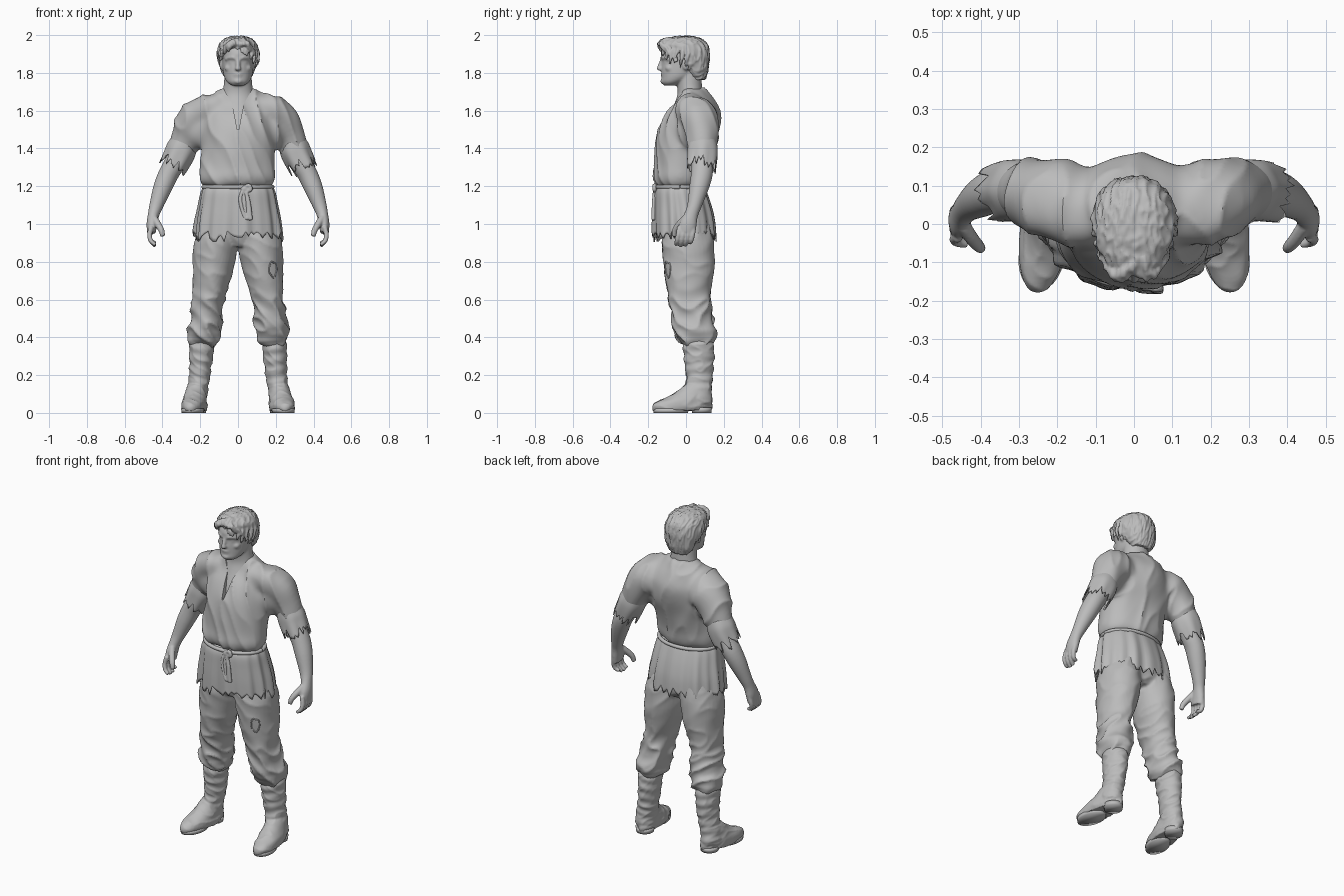
import bpy, bmesh, math, random
from mathutils import Vector, noise

random.seed(4)
if "Cube" in bpy.data.objects:
    bpy.data.objects.remove(bpy.data.objects["Cube"])

clay = bpy.data.materials.new("plain_grey")
clay.use_nodes = True
GREY = (0.5, 0.5, 0.5, 1)
clay.diffuse_color = GREY
clay.node_tree.nodes["Principled BSDF"].inputs["Base Color"].default_value = GREY


def spline(keys, steps):
    """Smooth interpolation through key tuples."""
    out = []
    for i in range(len(keys) - 1):
        a, b, c, d = (keys[max(0, min(len(keys) - 1, i + k))] for k in (-1, 0, 1, 2))
        for s in range(steps):
            t = s / steps
            out.append([q + t / 2 * (r - p + t * (2 * p - 5 * q + 4 * r - w + t * (3 * (q - r) + w - p)))
                        for p, q, r, w in zip(a, b, c, d)])
    return out + [list(keys[-1])]


def loft(name, keys, sides=32, steps=4, along=False, sx=1, power=1.0, yaw=0, hem=0, fold=None, shell=0):
    """Skin over elliptical sections (x, y, z, rx, ry); 'along' turns them across the path."""
    rows = spline(keys, steps)
    jag = [random.uniform(-1, 1) * hem for _ in range(sides)]
    bm, rings, u = bmesh.new(), [], Vector((1, 0.1, 0))
    for j, (x, y, z, ra, rb) in enumerate(rows):
        c, t = Vector((x, y, z)), j / (len(rows) - 1)
        near = Vector(rows[min(j + 1, len(rows) - 1)][:3]) - Vector(rows[max(j - 1, 0)][:3])
        d = near.normalized()
        if along:
            u = (u - d * u.dot(d)).normalized()
            v = d.cross(u)
        else:
            u = Vector((math.cos(yaw), math.sin(yaw), 0))
            v = Vector((-math.sin(yaw), math.cos(yaw), 0))
        ring = []
        for i in range(sides):
            a = 2 * math.pi * i / sides
            ca, sa = math.cos(a), math.sin(a)
            f = 1 + (fold(a, t) if fold else 0)
            p = c + u * math.copysign(abs(ca) ** power, ca) * ra * f + v * math.copysign(abs(sa) ** power, sa) * rb * f
            p += d * jag[i] * max(0, t * 3 - 2)
            ring.append(bm.verts.new((p.x * sx, p.y, p.z)))
        rings.append(ring)
    for a, b in zip(rings, rings[1:]):
        for i in range(sides):
            k = (i + 1) % sides
            bm.faces.new((a[i], a[k], b[k], b[i]))
    if not shell:
        bm.faces.new(rings[0])
        bm.faces.new(rings[-1])
    bmesh.ops.recalc_face_normals(bm, faces=bm.faces)
    me = bpy.data.meshes.new(name)
    bm.to_mesh(me)
    bm.free()
    me.materials.append(clay)
    me.shade_smooth()
    ob = bpy.data.objects.new(name, me)
    bpy.context.collection.objects.link(ob)
    if shell:
        ob.modifiers.new("thickness", 'SOLIDIFY').thickness = shell
    return ob


def tube(name, pts, r, tip=0.4, **kw):
    n = len(pts) - 1
    return loft(name, [(*p, r * (1 - (1 - tip) * (i / n) ** 2), r * (1 - (1 - tip) * (i / n) ** 2))
                       for i, p in enumerate(pts)], sides=10, along=True, **kw)


def blob(c, rx, ry, rz):
    x, y, z = c
    return loft("blob", [(x, y, z + rz * math.sin(e), rx * math.cos(e), ry * math.cos(e))
                         for e in (-1.5, -1.1, -.7, -.35, 0, .35, .7, 1.1, 1.5)], sides=16, steps=2)


def fuse(name, parts, voxel, rounds=4, amp=0, freq=(1, 1, 1), calm=9):
    """Merge overlapping parts into one soft skin, then press in creases, fainter above height 'calm'."""
    bpy.ops.object.select_all(action='DESELECT')
    for p in parts:
        p.select_set(True)
    ob = bpy.context.view_layer.objects.active = parts[0]
    bpy.ops.object.join()
    ob.name = name
    m = ob.modifiers.new("merge", 'REMESH')
    m.mode, m.voxel_size, m.use_smooth_shade = 'VOXEL', voxel, True
    s = ob.modifiers.new("soften", 'SMOOTH')
    s.factor, s.iterations = 0.5, rounds
    for mod in (m, s):
        bpy.ops.object.modifier_apply(modifier=mod.name)
    normals = [v.normal.copy() for v in ob.data.vertices]
    for v, nrm in zip(ob.data.vertices, normals):
        if amp:
            q = Vector((v.co.x * freq[0], v.co.y * freq[1], v.co.z * freq[2] + v.co.x * freq[0]))
            fade = max(.3, min(1, 1 - (v.co.z - calm) * 5))
            v.co += nrm * amp * fade * ((1 - abs(noise.noise(q))) ** 3 - 0.5)
    ob.data.shade_smooth()
    return ob


# Head with brow, nose, lips, chin, ears, neck and upper chest
skull = loft("skull", [(0, -.082, 1.733, .032, .033), (0, -.068, 1.75, .057, .06), (0, -.04, 1.78, .074, .088),
                       (0, -.022, 1.82, .081, .108), (0, -.012, 1.86, .084, .116), (0, -.01, 1.9, .088, .124),
                       (0, 0, 1.95, .08, .11), (0, 0, 1.98, .04, .06)])
neck = loft("neck", [(0, .01, 1.48, .11, .128), (0, .015, 1.56, .11, .108), (0, .022, 1.64, .1, .082),
                     (0, .022, 1.69, .084, .067), (0, .018, 1.74, .075, .066), (0, .01, 1.82, .07, .07)])
face = [skull, neck, blob((0, -.118, 1.756), .026, .018, .016), blob((0, -.122, 1.793), .026, .012, .008),
        blob((0, -.12, 1.78), .022, .012, .009), blob((0, -.136, 1.822), .017, .02, .011),
        tube("bridge", [(0, -.12, 1.882), (0, -.131, 1.855), (0, -.143, 1.826)], .012, 1)]
for s in (1, -1):
    face += [tube("brow", [(.008, -.126, 1.876), (.035, -.12, 1.882), (.066, -.088, 1.872)], .01, .8, sx=s),
             blob((s * .033, -.105, 1.857), .016, .012, .009),
             blob((s * .048, -.085, 1.825), .024, .025, .02), blob((s * .086, .0, 1.845), .012, .02, .032)]
fuse("head", face, .006, 4)

# Hair: cap, swept locks and a parted fringe
cap = [loft("hair_cap", [(0, 0, 1.994, .03, .04), (0, -.01, 1.98, .072, .092), (0, -.012, 1.95, .1, .127),
                         (0, .015, 1.915, .107, .108), (0, .045, 1.86, .1, .077), (0, .055, 1.81, .088, .062),
                         (0, .062, 1.765, .06, .04)])]
for i in range(30):
    a = 2 * math.pi * i / 30 + random.uniform(-.08, .08)
    back = (1 - math.cos(a)) / 2
    low = .45 - 1.4 * back ** .7 + random.uniform(-.12, .08)
    pts = []
    for k in range(5):
        e = 1.25 + (low - 1.25) * k / 4
        g = a + .3 * k / 4
        w = max(math.cos(e), .78) if e < 0 else math.cos(e)
        pts.append((-.105 * w * math.sin(g), -.01 - .128 * w * math.cos(g), 1.88 + .104 * math.sin(e)))
    cap.append(tube("lock", pts, random.uniform(.013, .018), .3))
for x, y, z in ((-.1, -.05, 1.86), (-.094, -.078, 1.885), (-.078, -.104, 1.9), (-.05, -.128, 1.912),
                (.06, -.118, 1.92), (.085, -.09, 1.9), (.1, -.05, 1.86)):
    cap.append(tube("fringe", [(.02, -.085, 1.975), (x * .45, -.134, 1.955), (x * .85, y - .012, z + .03), (x, y, z)], .015))
fuse("hair", cap, .0055, 1, .007, (45, 25, 15))

# Shirt: torso, chest and shoulders, bloused over the belt
shirt = [loft("torso", [(0, -.03, 1.195, .165, .108), (0, -.03, 1.215, .191, .131), (0, -.03, 1.25, .2, .142),
                        (0, -.024, 1.3, .197, .142), (0, -.008, 1.4, .193, .153), (0, .015, 1.5, .195, .16),
                        (0, .036, 1.58, .19, .146), (0, .047, 1.64, .165, .11), (0, .04, 1.685, .125, .084),
                        (0, .034, 1.72, .09, .066)], sides=48)]
for s in (1, -1):
    shirt += [loft("shoulder", [(.04, .042, 1.6, .08, .09), (.14, .047, 1.588, .09, .118), (.218, .068, 1.555, .096, .108),
                                (.268, .085, 1.472, .084, .09), (.298, .088, 1.4, .076, .078),
                                (.312, .087, 1.365, .066, .07)], along=True, sx=s),
              loft("chest_side", [(.08, .0, 1.5, .09, .11), (.16, .03, 1.5, .085, .11), (.24, .07, 1.49, .075, .09)],
                   along=True, sx=s)]
shirt = fuse("shirt", shirt, .009, 28, .014, (7, 7, 4))

# Open collar and neck slit cut into the shirt front
cut = bpy.data.meshes.new("slit_cutter")
half = ((.09, 1.74), (.03, 1.635), (.004, 1.5))
outline = [(-x, z) for x, z in half] + [(x, z) for x, z in reversed(half)]
bm = bmesh.new()
near = [bm.verts.new((x, -.4, z)) for x, z in outline]
far = [bm.verts.new((x, -.11 + (z - 1.5) * .55, z)) for x, z in outline]
for f in (near, far, *[(near[i], near[i - 1], far[i - 1], far[i]) for i in range(6)]):
    bm.faces.new(f)
bmesh.ops.recalc_face_normals(bm, faces=bm.faces)
bm.to_mesh(cut)
bm.free()
cutter = bpy.data.objects.new("slit_cutter", cut)
bpy.context.collection.objects.link(cutter)
cutter.hide_render = True
b = shirt.modifiers.new("slit", 'BOOLEAN')
b.operation, b.object = 'DIFFERENCE', cutter
bpy.context.view_layer.objects.active = shirt
bpy.ops.object.modifier_apply(modifier=b.name)
bpy.data.objects.remove(cutter)
bpy.ops.object.select_all(action='DESELECT')
shirt.select_set(True)
bpy.ops.object.shade_smooth_by_angle(angle=.7)

# Tunic skirt with gathered folds and torn hem, belt and tie
loft("tunic_skirt", [(0, -.03, 1.205, .178, .122), (0, -.03, 1.17, .194, .138), (0, -.02, 1.1, .207, .152),
                     (0, -.012, 1.02, .221, .162), (0, -.008, .935, .23, .165)], sides=88, shell=.007, hem=.034, power=.92,
     fold=lambda a, t: (.25 + .75 * t) * (.035 * math.sin(11 * a + 2 * math.sin(a)) + .03 * math.sin(17 * a + 1)))
ring = [(.183 * math.cos(a / 4), -.03 + .129 * math.sin(a / 4), 1.196) for a in range(26)]
tube("belt", ring, .011, 1)
knot = [blob((.035, -.162, 1.185), .022, .014, .02)]
for pts in ([(.03, -.162, 1.19), (.058, -.167, 1.205), (.066, -.167, 1.18), (.035, -.162, 1.18)],
            [(.035, -.162, 1.185), (.055, -.17, 1.12), (.068, -.173, 1.02)],
            [(.03, -.162, 1.185), (.012, -.168, 1.13), (.035, -.172, 1.04), (.055, -.172, 1.045), (.045, -.166, 1.17)]):
    knot.append(tube("tail", pts, .011, 1))
fuse("belt_tie", knot, .005, 1)

# Trousers: hips and both legs
legs = [loft("hips", [(0, -.02, 1.19, .16, .1), (0, 0, 1.05, .18, .125), (0, .01, .94, .18, .12),
                      (0, .01, .88, .1, .09)])]
for s in (1, -1):
    legs.append(loft("leg", [(.1, .005, 1.0, .1, .12), (.118, .01, .9, .115, .137), (.126, .016, .8, .112, .135),
                             (.14, .015, .7, .098, .124), (.156, .018, .6, .085, .108), (.17, .035, .5, .086, .108),
                             (.181, .05, .42, .088, .108), (.182, .055, .375, .078, .09), (.185, .06, .35, .05, .06)],
                     sx=s, fold=lambda a, t: .06 * max(0, t - .5) * math.sin(70 * t + 2 * math.sin(a))))
trousers = fuse("trousers", legs, .009, 3, .022, (8, 8, 11), .55)

# Frayed edge around the trouser tear
loop = []
for k in range(10):
    a = 2 * math.pi * k / 9
    hit, p, _, _ = trousers.ray_cast(Vector((.185 + .02 * math.cos(a), -1, .76 + .035 * math.sin(a) * (1 + .3 * (k % 2)))),
                                     Vector((0, 1, 0)))
    loop.append(tuple(p))
tube("torn_edge", loop, .004, 1)

for s, side in ((1, "left_"), (-1, "right_")):
    # Ragged sleeve end
    loft(side + "sleeve", [(.283, .087, 1.44, .07, .074), (.298, .088, 1.4, .079, .081), (.315, .087, 1.36, .078, .082),
                           (.34, .083, 1.31, .073, .08)], sides=40, along=True, sx=s, hem=.038, shell=.006,
         fold=lambda a, t: .05 * t * math.sin(6 * a + 1))
    # Arm and hand
    arm = [loft("arm", [(.29, .09, 1.43, .055, .055), (.337, .087, 1.32, .055, .057), (.37, .083, 1.26, .053, .057),
                        (.4, .068, 1.19, .049, .051), (.432, .045, 1.1, .037, .038), (.447, .028, 1.05, .03, .036),
                        (.456, .012, 1.0, .028, .045), (.458, .002, .955, .023, .046)], along=True, sx=s),
           tube("thumb", [(.444, -.005, 1.03), (.422, -.038, .995), (.405, -.058, .965), (.398, -.064, .935)], .019, .65, sx=s)]
    for k in range(4):
        y, n = -.034 + k * .025, (.008, 0, .002, .018)[k]
        arm.append(tube("finger", [(.458, y, .985), (.468, y - .006, .945), (.461, y - .014, .91),
                                   (.436, y - .02, .882 + n)], .014, .7, sx=s))
    fuse(side + "arm", arm, .005, 3)
    # Boot: slouched shaft and foot
    shaft = loft("shaft", [(.19, .06, .42, .06, .07), (.194, .066, .34, .064, .082), (.198, .07, .26, .06, .077),
                           (.205, .07, .18, .056, .069), (.216, .065, .12, .057, .072), (.224, .065, .05, .057, .074)],
                 sx=s, steps=10, fold=lambda a, t: .035 * math.sin(42 * t + 1.5 * math.sin(a + 1)))
    foot = loft("foot", [(.232, -.02, .012, .062, .158), (.232, -.02, .035, .067, .161), (.232, -.01, .06, .064, .146),
                         (.226, .018, .085, .06, .113), (.222, .042, .115, .054, .088), (.216, .06, .15, .048, .064)],
                sx=s, yaw=.16)
    fuse(side + "boot", [shaft, foot], .006, 2, .005, (12, 12, 22))
    # Sole and heel
    loft(side + "sole", [(.24, -.08, 0, .057, .092), (.24, -.08, .022, .06, .095)], sx=s, yaw=.16, steps=1)
    loft(side + "heel", [(.219, .083, 0, .049, .052), (.219, .083, .028, .054, .054)], sx=s, yaw=.16, steps=1)
